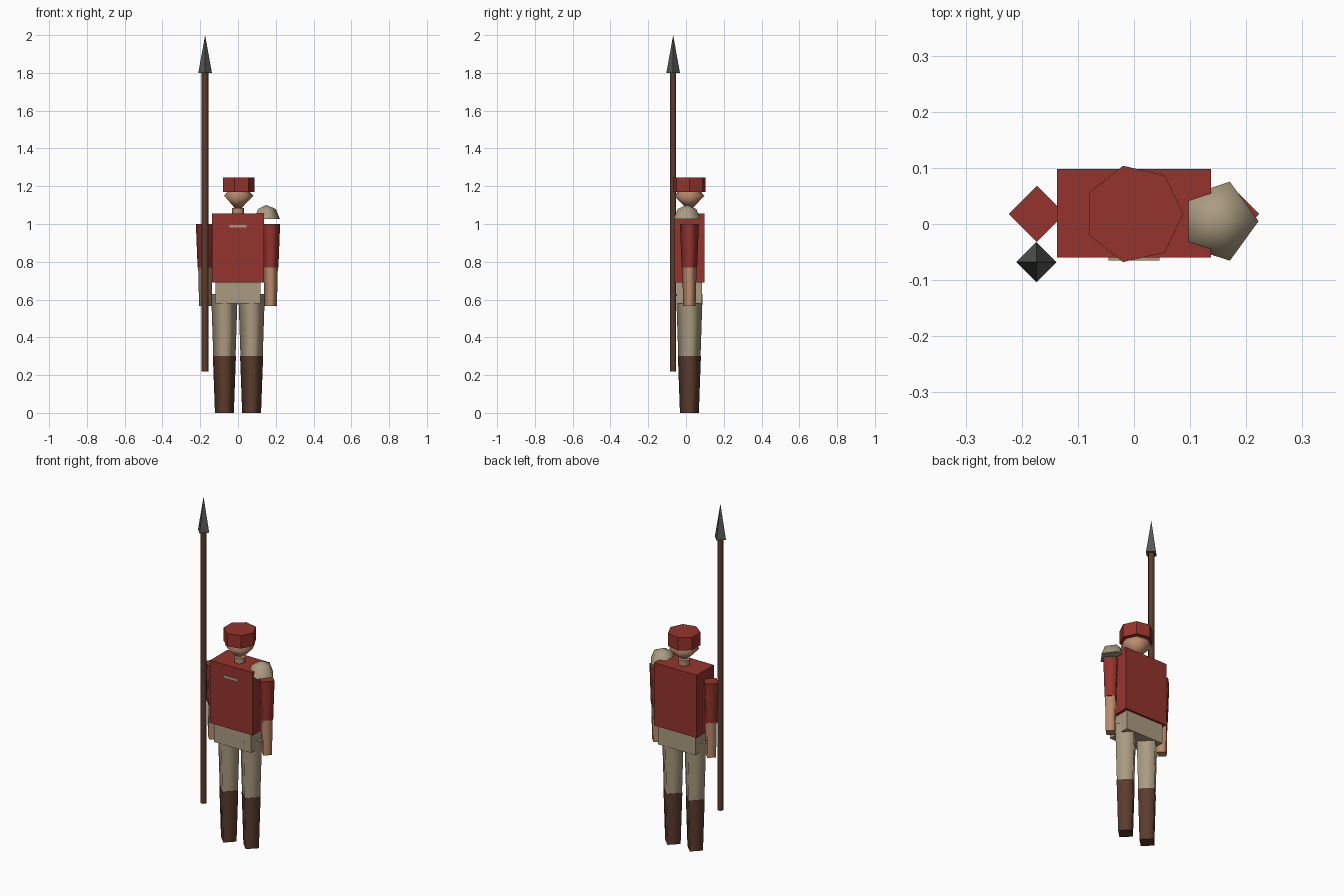
import bpy
import math

cube = bpy.data.objects.get("Cube")
if cube:
    bpy.data.objects.remove(cube, do_unlink=True)


def material(name, rgb):
    mat = bpy.data.materials.new(name)
    mat.use_nodes = True
    mat.diffuse_color = (*rgb, 1)
    mat.node_tree.nodes["Principled BSDF"].inputs["Base Color"].default_value = (*rgb, 1)
    return mat


RED = material("coat red", (0.30, 0.034, 0.026))
TAN = material("tan cloth", (0.41, 0.33, 0.22))
SKIN = material("skin", (0.50, 0.26, 0.155))
BROWN = material("dark brown", (0.105, 0.045, 0.027))
STEEL = material("dark steel", (0.09, 0.10, 0.09))

MID_Y = 0.018  # depth of the body's centre line


def add_mesh(name, verts, faces, mat, smooth=False):
    mesh = bpy.data.meshes.new(name)
    mesh.from_pydata(verts, [], faces)
    mesh.materials.append(mat)
    # caps stay flat, only the side faces are smoothed
    for poly in mesh.polygons:
        poly.use_smooth = smooth and abs(poly.normal.z) < 0.99
    obj = bpy.data.objects.new(name, mesh)
    bpy.context.scene.collection.objects.link(obj)
    return obj


def lathe(name, x, y, sides, profile, mat, smooth=False):
    """Revolve (radius, z) pairs, bottom to top; radius 0 makes a tip."""
    verts, rings, faces = [], [], []
    for radius, z in profile:
        count = sides if radius else 1
        rings.append([len(verts) + i for i in range(count)])
        for i in range(count):
            a = math.tau * i / sides
            verts.append((x + radius * math.cos(a), y + radius * math.sin(a), z))
    for low, high in zip(rings, rings[1:]):
        for i in range(sides):
            j = (i + 1) % sides
            if len(low) == 1:
                faces.append((low[0], high[j], high[i]))
            elif len(high) == 1:
                faces.append((low[i], low[j], high[0]))
            else:
                faces.append((low[i], low[j], high[j], high[i]))
    if len(rings[0]) > 1:
        faces.append(rings[0][::-1])
    if len(rings[-1]) > 1:
        faces.append(rings[-1])
    return add_mesh(name, verts, faces, mat, smooth)


def box(name, low, high, mat):
    verts = [(x, y, z) for z in (low[2], high[2])
             for y in (low[1], high[1]) for x in (low[0], high[0])]
    faces = [(0, 2, 3, 1), (4, 5, 7, 6), (0, 1, 5, 4),
             (2, 6, 7, 3), (0, 4, 6, 2), (1, 3, 7, 5)]
    return add_mesh(name, verts, faces, mat)


# Body blocks
box("torso", (-0.137, -0.06, 0.69), (0.137, 0.098, 1.055), RED)
box("hips", (-0.12, -0.05, 0.58), (0.12, 0.086, 0.69), TAN)
box("chest_clasp", (-0.045, -0.065, 0.981), (0.045, -0.058, 0.995), TAN)

# Four-sided tapered limbs on both sides
for side, sign in (("left", 1), ("right", -1)):
    leg_x, arm_x = sign * 0.072, sign * 0.173
    lathe(side + "_boot", leg_x, MID_Y, 4, [(0.05, 0), (0.061, 0.30)], BROWN, True)
    lathe(side + "_trouser_leg", leg_x, MID_Y, 4, [(0.059, 0.30), (0.07, 0.63)], TAN, True)
    lathe(side + "_forearm", arm_x, MID_Y, 4, [(0.033, 0.565), (0.038, 0.775)], SKIN, True)
    lathe(side + "_sleeve", arm_x, MID_Y, 4, [(0.041, 0.77), (0.05, 1.0)], RED, True)

# Neck, head and cap
lathe("neck", 0, MID_Y, 6, [(0.033, 1.05), (0.033, 1.085)], SKIN, True)
lathe("head", 0, MID_Y, 7, [(0, 1.065), (0.082, 1.15), (0, 1.235)], SKIN, True)
lathe("cap", 0, MID_Y, 7, [(0.088, 1.17), (0.088, 1.245)], RED)

# Domed shoulder guard on the left only
dome = [(0.074 * math.cos(a), 1.027 + 0.074 * math.sin(a)) for a in (0, math.pi / 4)]
lathe("shoulder_guard", 0.148, 0.005, 5, dome + [(0, 1.101)], TAN, True)

# Spear held beside the right arm
lathe("spear_shaft", -0.174, -0.068, 6, [(0.018, 0.22), (0.018, 1.80)], BROWN, True)
lathe("spear_tip", -0.174, -0.068, 4, [(0.036, 1.80), (0, 2.0)], STEEL)
